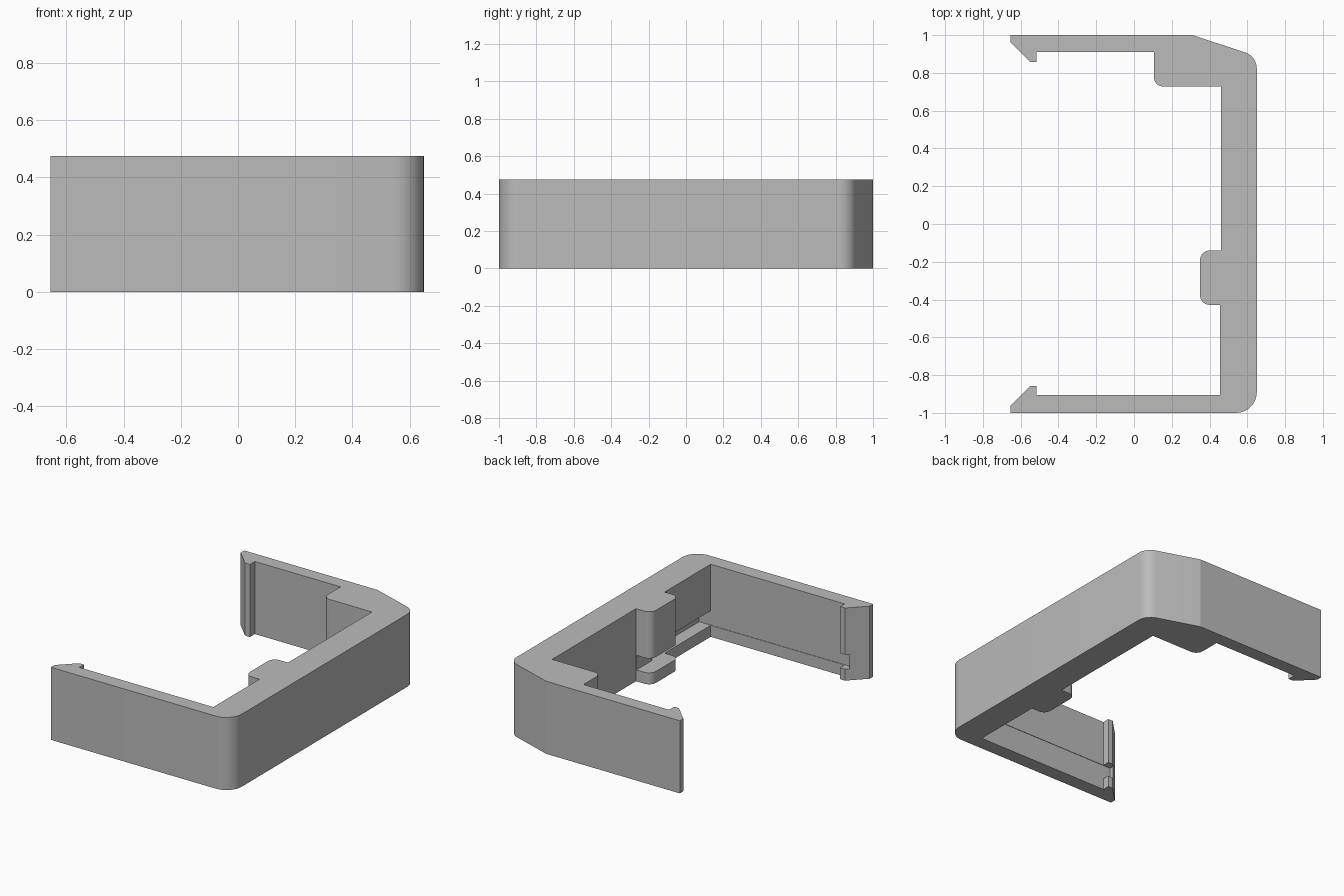
import bpy, bmesh, math
from mathutils import Vector

cube = bpy.data.objects.get("Cube")
if cube:
    bpy.data.objects.remove(cube, do_unlink=True)

HEIGHT = 0.475

grey = bpy.data.materials.new("plain grey")
grey.use_nodes = True
grey.diffuse_color = (0.5, 0.5, 0.5, 1)
grey.node_tree.nodes["Principled BSDF"].inputs["Base Color"].default_value = (0.5, 0.5, 0.5, 1)


def fillet(points, segments=8):
    """Round each (x, y, radius) corner of a closed outline."""
    out = []
    for i, (x, y, r) in enumerate(points):
        p = Vector((x, y))
        if r == 0:
            out.append(p)
            continue
        a = (Vector(points[i - 1][:2]) - p).normalized()
        b = (Vector(points[(i + 1) % len(points)][:2]) - p).normalized()
        half = a.angle(b) / 2
        centre = p + (a + b).normalized() * (r / math.sin(half))
        start = p + a * (r / math.tan(half)) - centre
        end = p + b * (r / math.tan(half)) - centre
        for k in range(segments + 1):
            t = k / segments
            # spherical blend between the two tangent points
            w = start.angle(end)
            out.append(centre + (start * math.sin((1 - t) * w) + end * math.sin(t * w)) / math.sin(w))
    return out


def prism(name, outline, low, high):
    """Extrude a flat outline straight up."""
    bm = bmesh.new()
    face = bm.faces.new([bm.verts.new((p[0], p[1], low)) for p in outline])
    top = bmesh.ops.extrude_face_region(bm, geom=[face])["geom"]
    bmesh.ops.translate(bm, vec=(0, 0, high - low),
                        verts=[v for v in top if isinstance(v, bmesh.types.BMVert)])
    bmesh.ops.recalc_face_normals(bm, faces=bm.faces)
    mesh = bpy.data.meshes.new(name)
    bm.to_mesh(mesh)
    bm.free()
    mesh.materials.append(grey)
    obj = bpy.data.objects.new(name, mesh)
    bpy.context.collection.objects.link(obj)
    return obj


# Snap hook at the end of each arm, from outer corner to inner wall
def hook(side, wall):
    return [(-0.655, side, 0), (-0.655, side * 0.963, 0), (-0.55, side * 0.858, 0),
            (-0.515, side * 0.858, 0), (-0.515, wall, 0)]


# Whole clip: front arm, spine with its outer corners, back arm, inner blocks
front_arm = hook(-1, -0.905)[::-1]
outer_corners = [(0.65, -1, 0.11), (0.65, 0.888, 0.09), (0.31, 1, 0)]
back_arm = hook(1, 0.91)
corner_block = [(0.105, 0.91, 0), (0.105, 0.728, 0.05), (0.46, 0.728, 0)]
spine_bump = [(0.46, -0.14, 0), (0.35, -0.14, 0.05), (0.35, -0.428, 0.05), (0.455, -0.428, 0)]
inner_corner = [(0.455, -0.905, 0)]
clip = prism("clip_body", fillet(front_arm + outer_corners + back_arm
                                 + corner_block + spine_bump + inner_corner), 0, HEIGHT)

# Board slot through the bump and front hook, deeper inside the spine
slot = prism("slot_cutter", [(-0.57, -0.908), (0.54, -0.908), (0.54, -0.3),
                             (0.457, -0.3), (0.457, 0.6), (-0.57, 0.6)], 0.075, 0.17)
slot.hide_render = True
slot.hide_viewport = False

cut = clip.modifiers.new("board slot", 'BOOLEAN')
cut.operation = 'DIFFERENCE'
cut.solver = 'EXACT'
cut.object = slot

bpy.ops.object.select_all(action='DESELECT')
clip.select_set(True)
bpy.context.view_layer.objects.active = clip
bpy.ops.object.modifier_apply(modifier=cut.name)
bpy.data.objects.remove(slot, do_unlink=True)
bpy.ops.object.shade_smooth_by_angle(angle=math.radians(17))
